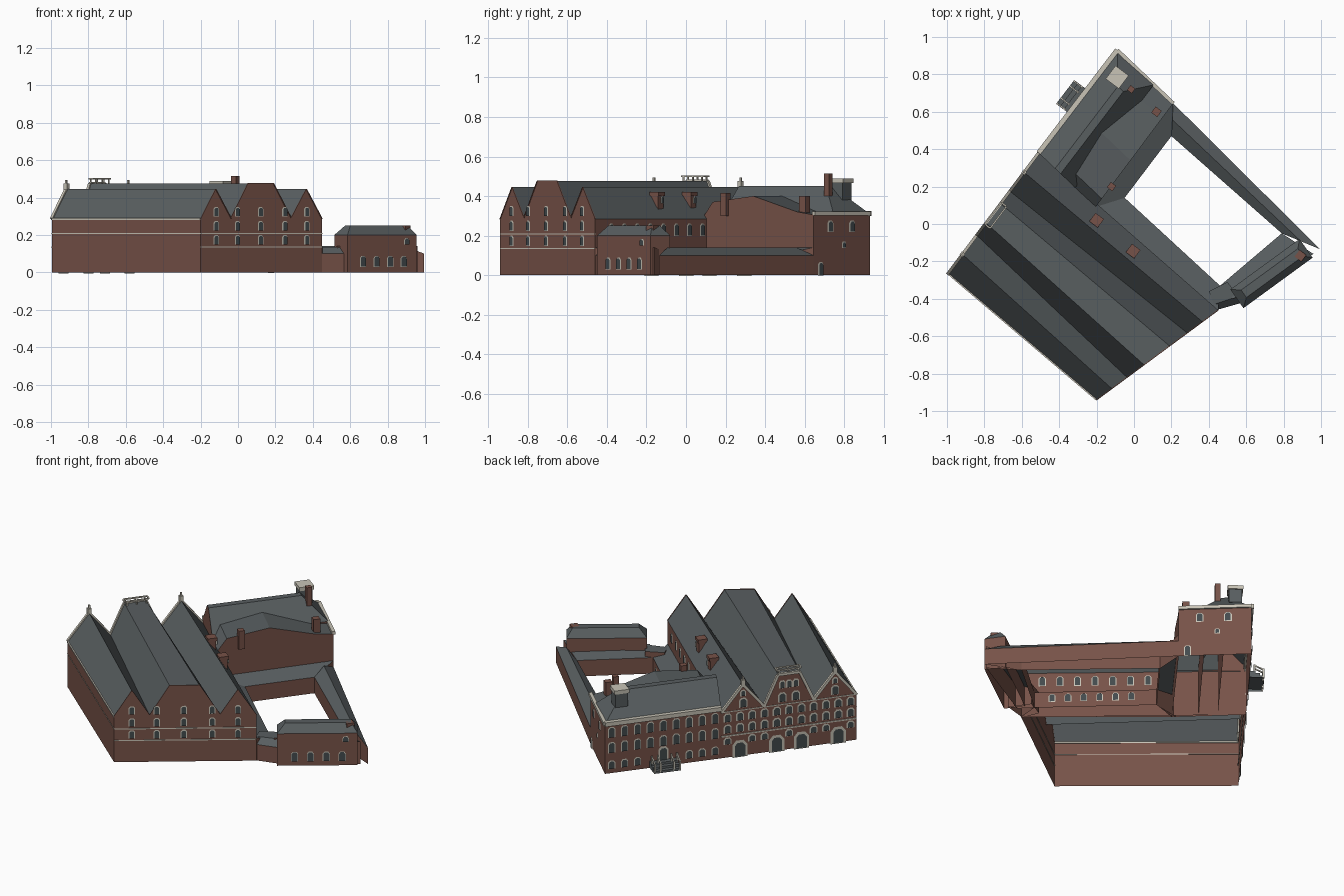
import bpy, bmesh, math
from mathutils import Vector as V

if "Cube" in bpy.data.objects:
    bpy.data.objects.remove(bpy.data.objects["Cube"])


def material(name, rgb):
    m = bpy.data.materials.new(name)
    m.diffuse_color = (*rgb, 1)
    m.use_nodes = True
    m.node_tree.nodes["Principled BSDF"].inputs["Base Color"].default_value = m.diffuse_color
    return m


BRICK = material("brick", (0.185, 0.085, 0.065))
ROOF = material("slate", (0.098, 0.112, 0.117))
CREAM = material("cream stone", (0.58, 0.55, 0.47))
GLASS = material("dark glass", (0.055, 0.07, 0.075))


def make(name, verts, faces, mats, idx=None, fix=True):
    me = bpy.data.meshes.new(name)
    me.from_pydata([tuple(v) for v in verts], [], faces)
    for m in mats:
        me.materials.append(m)
    for p, i in zip(me.polygons, idx or [0] * len(faces)):
        p.material_index = i
    if fix:
        bm = bmesh.new()
        bm.from_mesh(me)
        bmesh.ops.recalc_face_normals(bm, faces=bm.faces)
        bm.to_mesh(me)
        bm.free()
    ob = bpy.data.objects.new(name, me)
    bpy.context.collection.objects.link(ob)
    return ob


def loft(name, a0, a1, b0, b1, prof, hip=(0, 0)):
    """Open-bottomed block; prof holds (fraction at end a, fraction at end b, z).
    hip sets how far the roof points draw in at each end."""
    n, verts = len(prof), []
    for end in (0, 1):
        for i, (fa, fb, z) in enumerate(prof):
            pa, pb = a0.lerp(a1, fa), b0.lerp(b1, fb)
            k = hip[end] if 1 < i < n - 2 else 0
            p = pa.lerp(pb, k if end == 0 else 1 - k)
            verts.append((p.x, p.y, z))
    faces, idx = [], []
    for i in range(n - 1):
        faces.append((i, i + 1, n + i + 1, n + i))
        idx.append(0 if prof[i][0] == prof[i + 1][0] else 1)
    for end in (0, 1):
        o = end * n
        if hip[end]:
            faces += [(o, o + 1, o + n - 2, o + n - 1), tuple(range(o + 1, o + n - 1))]
            idx += [0, 1]
        else:
            faces.append(tuple(range(o, o + n)))
            idx.append(0)
    return make(name, verts, faces, [BRICK, ROOF], idx)


def beams(name, mat, items):
    """Square bars between pairs of 3D points."""
    verts, faces = [], []
    for p, q, w in items:
        p, q = V(p), V(q)
        d = (q - p).normalized()
        s = d.cross(V((0, 0, 1))) if abs(d.z) < 0.99 else V((0.6, 0.8, 0))
        s.normalize()
        u = s.cross(d) * w / 2
        s = s * w / 2
        o = len(verts)
        for c in (p, q):
            verts += [c + s + u, c - s + u, c - s - u, c + s - u]
        faces += [(o, o + 1, o + 2, o + 3), (o + 7, o + 6, o + 5, o + 4)]
        faces += [(o + i, o + 4 + i, o + 4 + (i + 1) % 4, o + (i + 1) % 4) for i in range(4)]
    return make(name, verts, faces, [mat])


def windows(name, p, q, items, rim=0.007):
    """Arched window plates on wall p-q (outside on the right); items are (s, z, w, h)."""
    d = (q - p).normalized()
    n = V((d.y, -d.x))
    verts, faces, idx = [], [], []
    for s, z, w, h in items:
        for k, (e, off) in enumerate(((rim, 0.004), (0, 0.008))):
            W, z0, z1 = w / 2 + e, z - e * 0.4, z + h + e
            shape = [(-W, z0), (W, z0), (W, z1 - W * 0.6), (W * 0.5, z1), (-W * 0.5, z1), (-W, z1 - W * 0.6)]
            o = len(verts)
            for x, y in shape:
                c = p + d * (s + x) + n * off
                verts.append((c.x, c.y, y))
            faces.append(tuple(range(o, o + 6)))
            idx.append(k)
    return make(name, verts, faces, [CREAM, GLASS], idx, fix=False)


def at(p, z):
    return V((p.x, p.y, z))


def grid(ss, zs, w, h):
    return [(s, z, w, h) for s in ss for z in zs]


# Main corners of the site, counterclockwise
A, B, C, D = V((-0.995, -0.265)), V((-0.2, -0.94)), V((0.45, -0.46)), V((-0.51, 0.38))
N, E, G = V((-0.09, 0.93)), V((0.21, 0.645)), V((0.995, -0.135))
v = (E - N).normalized()

# Three-gabled warehouse
EAVE, TOP, MID = 0.285, 0.445, 0.475
prof = [(0, 0, 0), (0, 0, EAVE), (.16, .125, TOP), (.317, .25, .29), (.42, .39, MID), (.58, .6, MID),
        (.683, .745, .29), (.84, .87, TOP), (1, 1, EAVE), (1, 1, 0)]
loft("warehouse", A, D, B, C, prof)

# Front and back gable copings, eaves and string courses
for name, p, q, k, w in (("front_coping", A, D, 0, 0.016), ("back_coping", B, C, 1, 0.005)):
    pts = [at(p.lerp(q, r[k]), r[2]) for r in prof[1:-1]]
    beams(name, CREAM if k == 0 else BRICK, [(a, b, w) for a, b in zip(pts, pts[1:])])
beams("warehouse_gutters", CREAM, [(at(A, EAVE), at(B, EAVE), 0.009)])
beams("string_courses", CREAM, [(at(A, .208), at(B, .208), .004), (at(B, .208), at(C, .208), .006),
                                (at(B, .135), at(C, .135), .006), (at(D, .135), at(A, .135), .008),
                                (at(D, .285), at(A, .285), .006)])

# Warehouse street facade openings
L = (A - D).length
cols = [L * (i + .5) / 11 for i in range(11)]
windows("facade_windows", D, A, grid(cols, (.155, .225), .034, .045)
        + [(s, .085, .034, .035) for i, s in enumerate(cols) if i not in (1, 4, 6, 9)]
        + grid([L * f for f in (.16, .45, .55, .84)], (.305,), .036, .05)
        + grid([L * f for f in (.45, .5, .55)], (.39,), .024, .04)
        + [(L * .16, .375, .02, .03), (L * .84, .375, .02, .03)])
windows("facade_gates", D, A, [(cols[i], .0, .062, .085) for i in (1, 4, 6, 9)], .014)

# Back gable and courtyard windows
LB = (C - B).length
windows("back_windows", B, C, grid([LB * f for f in (.125, .3, .49, .69, .87)], (.15, .225, .3), .026, .045), .005)
windows("courtyard_windows", C, D, grid([.12 + .1 * i for i in range(8)], (.2,), .03, .055), .005)

# Roof finials and hoist frame over the middle gable
fin = []
for f in (.16, .84):
    p = A.lerp(D, f)
    fin += [(at(p, .43), at(p, .475), .022), (at(p, .475), at(p, .495), .01)]
beams("finials", CREAM, fin)
h0, h1 = A.lerp(D, .41), A.lerp(D, .59)
inn = (B - A).normalized() * .035
rail = []
for o in (V((0, 0)), inn):
    rail += [(at(h0 + o, .5), at(h1 + o, .5), .008)]
    rail += [(at(h0.lerp(h1, t) + o, .47), at(h0.lerp(h1, t) + o, .5), .007) for t in (0.1, .5, .9)]
rail += [(at(h, .5), at(h + inn, .5), .008) for h in (h0, h1)]
beams("hoist_frame", CREAM, rail)

# Brick roof dormers facing the courtyard
dv = (C - D).normalized()
for i, c in enumerate((V((-.2, .02)), V((-.005, -.145)))):
    beams(f"dormer_{i + 1}", BRICK, [(at(c, .32), at(c, .405), .045), (at(c, .4), at(c, .42), .056)])
    nrm = V((-dv.y, dv.x))
    windows(f"dormer_window_{i + 1}", c + nrm * .028 + dv * .02, c + nrm * .028 - dv * .02, [(.02, .365, .018, .03)], .004)

# Street wing with hipped slate roof
loft("street_wing", D, D + v * .27, N, N + v * .27,
     [(0, 0, 0), (0, 0, .31), (.45, .45, .452), (.6, .6, .452), (1, 1, .32), (1, 1, 0)], (0, .2))
# Courtyard wing with its broad gable
loft("courtyard_wing", D + v * .16, N + v * .16, D + v * .42, E,
     [(0, 0, 0), (0, 0, .3), (.08, .08, .37), (.45, .45, .4), (.85, .85, .32), (1, 1, .305), (1, 1, 0)])
beams("street_cornice", CREAM, [(at(D, .312), at(N, .312), .026), (at(N, .312), at(E, .312), .02)])

# Street wing windows
LW = (D - N).length
wc = [LW * (i + .5) / 9 for i in range(9)]
windows("street_wing_windows", N, D, grid(wc, (.225, .13), .034, .06)
        + [(s, .03, .034, .045) for i, s in enumerate(wc) if i not in (3, 4, 5)], .005)
windows("street_wing_side_windows", E, N, [(.12, .22, .032, .05), (.28, .22, .032, .05), (.22, .14, .02, .025),
                                           (.05, .0, .03, .06)], .006)

# Entrance stair with door and rails
n_out = V((-.8, .6))
sd = (N - D).normalized()
m = D.lerp(N, .5)
for i in range(3):
    o = .085 - .025 * i
    p = [m + sd * .08, m - sd * .08, m - sd * .08 + n_out * o, m + sd * .08 + n_out * o]
    z0, z1 = .014 * i, .014 * (i + 1)
    make(f"entrance_step_{i + 1}", [at(c, z) for z in (z0, z1) for c in p],
         [(4, 5, 6, 7), (0, 1, 5, 4), (1, 2, 6, 5), (2, 3, 7, 6), (3, 0, 4, 7)], [ROOF])
st = []
for t in (-.075, -.04, .04, .075):
    a = m + sd * t
    st += [(at(a + n_out * .03, .04), at(a + n_out * .03, .085), .01),
           (at(a + n_out * .08, .0), at(a + n_out * .08, .06), .01),
           (at(a + n_out * .03, .08), at(a + n_out * .08, .055), .007)]
beams("entrance_rails", CREAM, st)
windows("entrance_door", N, D, [(LW * .5, .04, .04, .075)], .01)

# Rooftop lantern and chimneys
c = V((-.09, .785))
beams("roof_lantern", ROOF, [(at(c, .38), at(c, .465), .075)])
beams("roof_lantern_cap", CREAM, [(at(c, .465), at(c, .488), .088)])
chim = [(V((-.015, .72)), .36, .515, .032), (V((-.12, .2)), .3, .415, .035), (V((.12, .6)), .28, .40, .04),
        (V((.89, -.17)), .17, .25, .045)]
beams("chimneys", BRICK, [(at(p, a), at(p, b), w) for p, a, b, w in chim])

# Low ranges round the courtyard
y0, y1, y2, y3 = V((.2, .47)), V((.79, -.05)), V((.46, -.33)), V((-.05, .14))
gable = [(0, 0, 0), (0, 0, .1), (.5, .5, .14), (1, 1, .1), (1, 1, 0)]
lean = [(0, 0, 0), (0, 0, .14), (1, 1, .1), (1, 1, 0)]
loft("north_range", E, y0, G, y1, gable)
loft("west_range", D + v * .42, y3, E, y0, lean)
loft("south_range", D + v * .40, y3, C, y2, lean)
loft("east_range", V((.53, -.40)), y2, V((.96, -.16)), y1, lean)
loft("link", V((.44, -.46)), V((.40, -.36)), V((.58, -.42)), V((.5, -.31)),
     [(0, 0, 0), (0, 0, .1), (.3, .3, .135), (1, 1, .135), (1, 1, 0)])
windows("low_range_windows", y2, y3, grid([.1 + .09 * i for i in range(6)], (.035,), .03, .045), .004)

# Corner lodge with hipped roof
p0, p1, p2, p3 = V((.585, -.45)), V((.955, -.18)), V((.885, -.08)), V((.515, -.35))
loft("corner_lodge", p0, p3, p1, p2,
     [(0, 0, 0), (0, 0, .2), (.3, .3, .25), (.7, .7, .25), (1, 1, .2), (1, 1, 0)], (.1, .08))
windows("lodge_windows", p0, p1, grid([.1, .19, .28, .37], (.03,), .035, .055) + [(.39, .15, .03, .03)], .003)
